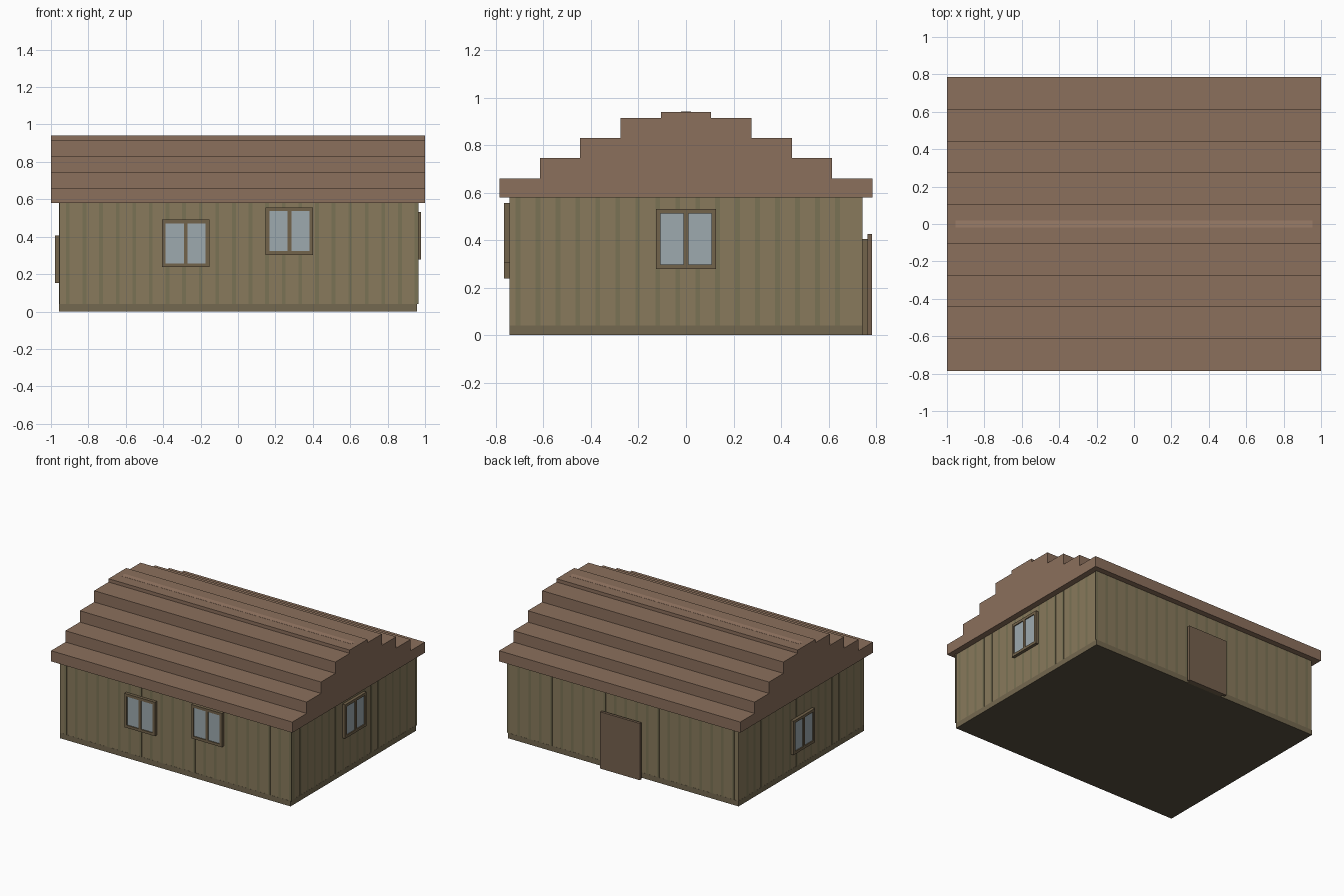
import bpy, bmesh
from math import pi
from mathutils import Matrix, Vector

if "Cube" in bpy.data.objects:
    bpy.data.objects.remove(bpy.data.objects["Cube"])


def material(name, rgb):
    m = bpy.data.materials.new(name)
    m.diffuse_color = (*rgb, 1)
    m.use_nodes = True
    m.node_tree.nodes["Principled BSDF"].inputs["Base Color"].default_value = m.diffuse_color
    return m


WALL = material("wall_wood", (0.25, 0.195, 0.107))
SEAM = material("wall_seam", (0.195, 0.17, 0.09))
BASE = material("base_wood", (0.175, 0.14, 0.08))
FLOOR = material("floor_wood", (0.10, 0.08, 0.05))
ROOF = material("roof_wood", (0.26, 0.16, 0.107))
RIDGE = material("ridge_wood", (0.33, 0.205, 0.14))
FRAME = material("frame_wood", (0.17, 0.125, 0.07))
GLASS = material("glass", (0.34, 0.40, 0.43))
DOOR = material("door_wood", (0.18, 0.12, 0.076))

WX, WY, EAVE = 0.955, 0.742, 0.58


def make_object(name, bm, mat, matrix=Matrix()):
    bmesh.ops.recalc_face_normals(bm, faces=bm.faces)
    me = bpy.data.meshes.new(name)
    bm.to_mesh(me)
    bm.free()
    me.materials.append(mat)
    ob = bpy.data.objects.new(name, me)
    ob.matrix_world = matrix
    bpy.context.collection.objects.link(ob)
    return ob


def add_box(bm, lo, hi):
    lo, hi = Vector(lo), Vector(hi)
    m = Matrix.Translation((lo + hi) / 2) @ Matrix.Diagonal((*(hi - lo), 1))
    bmesh.ops.create_cube(bm, size=1, matrix=m)


def boxes(name, mat, spans, matrix=Matrix()):
    bm = bmesh.new()
    for lo, hi in spans:
        add_box(bm, lo, hi)
    return make_object(name, bm, mat, matrix)


# walls, with a darker underside
walls = boxes("walls", WALL, [((-WX, -WY, 0), (WX, WY, EAVE))])
walls.data.materials.append(FLOOR)
for p in walls.data.polygons:
    if p.normal.z < -0.5:
        p.material_index = 1

# plank seams and base band: paper-thin strips on all four walls
e = 0.001
seams, base = [], []
for s in (-1, 1):
    for i in range(22):
        x = -WX + 0.045 + i * 0.0888
        y = sorted((s * (WY - e), s * (WY + e)))
        seams.append(((x - 0.01, y[0], 0.04), (x + 0.01, y[1], EAVE - e)))
    for i in range(17):
        yc = -WY + 0.035 + i * 0.084
        x = sorted((s * (WX - e), s * (WX + e)))
        seams.append(((x[0], yc - 0.01, 0.04), (x[1], yc + 0.01, EAVE - e)))
    y = sorted((s * (WY - e), s * (WY + e)))
    x = sorted((s * (WX - e), s * (WX + e)))
    base.append(((-WX, y[0], 0), (WX, y[1], 0.04)))
    base.append(((x[0], -WY, 0), (x[1], WY, 0.04)))
boxes("wall_seams", SEAM, seams)
boxes("base_band", BASE, base)

# stepped roof: half profile mirrored, then extruded along x
half = []
z = EAVE
for y, top in ((0.785, 0.66), (0.615, 0.745), (0.445, 0.83), (0.275, 0.915), (0.105, 0.94)):
    half += [(y, z), (y, top)]
    z = top
profile = half + [(-y, z) for y, z in reversed(half)]
bm = bmesh.new()
face = bm.faces.new([bm.verts.new((-1, y, z)) for y, z in profile])
ext = bmesh.ops.extrude_face_region(bm, geom=[face], use_keep_orig=True)
bmesh.ops.translate(bm, vec=(2, 0, 0), verts=[v for v in ext["geom"] if isinstance(v, bmesh.types.BMVert)])
make_object("stepped_roof", bm, ROOF)
boxes("ridge_strip", RIDGE, [((-WX, -0.02, 0.938), (WX, 0.02, 0.941))])


# windows: built facing -y in local space, then turned onto their wall
def window(name, origin, angle):
    m = Matrix.Translation(origin) @ Matrix.Rotation(angle, 4, 'Z')
    r, f, d = 0.127, 0.02, -0.023
    boxes(name + "_frame", FRAME, [
        ((-r, d, -r), (-r + f, 0, r)), ((r - f, d, -r), (r, 0, r)),
        ((-r + f, d, -r), (r - f, 0, -r + f)), ((-r + f, d, r - f), (r - f, 0, r)),
        ((-0.01, d, -r + f), (0.01, 0, r - f))], m)
    boxes(name + "_glass", GLASS, [((-r + f, d * 0.7, -r + f), (r - f, 0, r - f))], m)


window("front_left_window", (-0.28, -WY, 0.365), 0)
window("front_right_window", (0.275, -WY, 0.43), 0)
window("right_window", (WX, 0, 0.405), pi / 2)
window("left_window", (-WX, -0.005, 0.28), -pi / 2)

# back door: inner slab with a slightly larger outer panel
boxes("door_slab", FRAME, [((-0.145, WY, 0), (0.145, 0.763, 0.405))])
boxes("door_panel", DOOR, [((-0.165, 0.763, 0), (0.165, 0.783, 0.425))])
